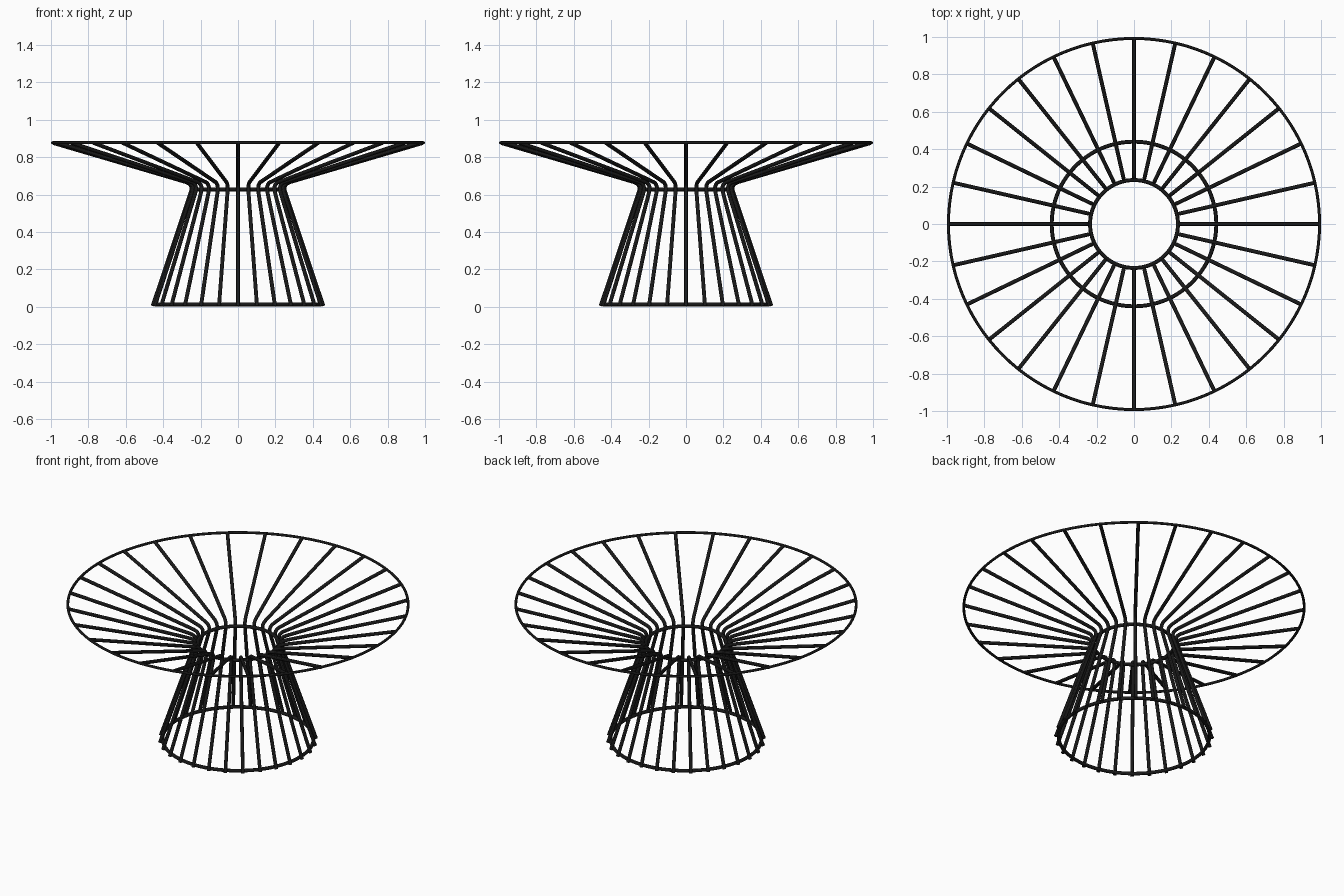
import bpy
from math import pi, sin, cos
from mathutils import Vector

if "Cube" in bpy.data.objects:
    bpy.data.objects.remove(bpy.data.objects["Cube"])

RODS = 28

black = bpy.data.materials.new("black_metal")
black.diffuse_color = (0.01, 0.01, 0.01, 1)
black.use_nodes = True
black.node_tree.nodes["Principled BSDF"].inputs["Base Color"].default_value = black.diffuse_color


def wire(name, paths, radius, cyclic=False):
    """Round wire swept along one or more point paths."""
    cu = bpy.data.curves.new(name, 'CURVE')
    cu.dimensions = '3D'
    cu.bevel_depth = radius
    cu.bevel_resolution = 4
    cu.use_fill_caps = True
    for pts in paths:
        sp = cu.splines.new('POLY')
        sp.points.add(len(pts) - 1)
        for p, co in zip(sp.points, pts):
            p.co = (*co, 1)
        sp.use_cyclic_u = cyclic
        sp.use_smooth = True
    ob = bpy.data.objects.new(name, cu)
    bpy.context.collection.objects.link(ob)
    cu.materials.append(black)
    bpy.ops.object.select_all(action='DESELECT')
    ob.select_set(True)
    bpy.context.view_layer.objects.active = ob
    bpy.ops.object.convert(target='MESH')
    bpy.ops.object.shade_smooth_by_angle()


def ring(name, r, z, radius, n=112):
    pts = [(r * cos(2 * pi * i / n), r * sin(2 * pi * i / n), z) for i in range(n)]
    wire(name, [pts], radius, True)


# Rod profile (radius, z): straight leg, rounded bend at the waist, straight arm
foot, corner, tip = Vector((0.456, 0.004)), Vector((0.238, 0.655)), Vector((0.988, 0.876))
a = corner + (foot - corner).normalized() * 0.045
b = corner + (tip - corner).normalized() * 0.045
bend = [a * (1 - t) ** 2 + corner * 2 * t * (1 - t) + b * t * t
        for t in [i / 8 for i in range(9)]]
profile = [foot] + bend + [tip]

# Bent rods around the axis
rods = []
for i in range(RODS):
    ang = 2 * pi * i / RODS
    rods.append([(p.x * cos(ang), p.x * sin(ang), p.y) for p in profile])
wire("bent_rods", rods, 0.0105)

# Hoops holding the rods
ring("base_ring", 0.44, 0.013, 0.0105)
ring("waist_ring", 0.235, 0.628, 0.0105)
ring("top_rim", 0.992, 0.877, 0.008)
